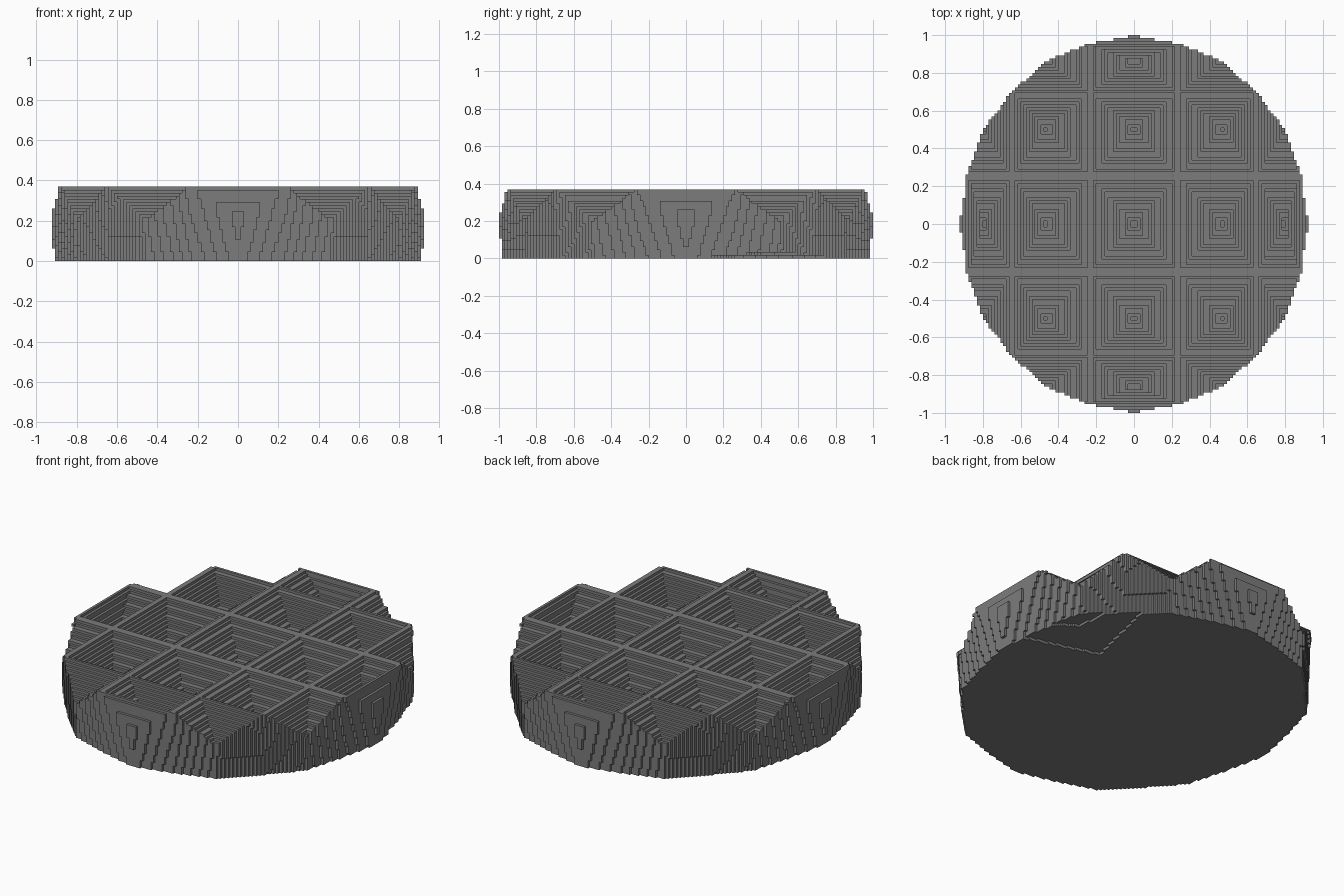
import bpy, bmesh, math

if "Cube" in bpy.data.objects:
    bpy.data.objects.remove(bpy.data.objects["Cube"], do_unlink=True)

STEP = 2 / 130                 # block size
NX, NY, NZ = 120, 130, 24      # block counts
WIDTH = 0.925                  # x squash of the round plan
PIT_FLOOR, PIT_RISE = 0.2, 0.175
# alternating pit centres and ridges, outward from the middle
STOPS = [0, 0.255, 0.503, 0.7, 0.862, 0.952, 1.01]


def ridge(v):
    """0 at a pit centre, 1 on a ridge, straight slopes between."""
    v = abs(v)
    for i in range(len(STOPS) - 1):
        if v <= STOPS[i + 1]:
            f = (v - STOPS[i]) / (STOPS[i + 1] - STOPS[i])
            return 1 - f if i % 2 else f
    return 0


def inside_wall(u, v, z):
    """Wall: twelve-sided at the base, rounding out to 24 sides above."""
    corner = 0.988 + 0.06 * min(z, 0.2)
    middle = 0.962 + 0.08 * z
    sector = math.radians(30)
    a = math.atan2(u, v) % sector
    a = min(a, sector - a)
    r = math.hypot(u, v)
    px, py = r * math.cos(a), r * math.sin(a)
    half = sector / 2
    mx, my = middle * math.cos(half), middle * math.sin(half)
    return (px - corner) * my - py * (mx - corner) <= 0


def base_level(x, y):
    """Shallow stepped wedge under one side of the base."""
    c, s = math.cos(math.radians(30)), 0.5
    a, b = x * c + y * s, abs(y * c - x * s)
    return int(a > 0.53 + 0.95 * b) + int(a > 0.83 + 0.5 * b)


# Fill the block grid
filled = set()
for i in range(NX):
    for j in range(NY):
        x, y = (i + 0.5 - NX / 2) * STEP, (j + 0.5 - NY / 2) * STEP
        u, v = x / WIDTH, y
        if math.hypot(u, v) > 1.02:
            continue
        top = PIT_FLOOR + PIT_RISE * max(ridge(u), ridge(v))
        for k in range(base_level(x, y), NZ):
            z = (k + 0.5) * STEP
            if z < top and inside_wall(u, v, z):
                filled.add((i, j, k))

# Skin only the exposed block sides
bm = bmesh.new()
corners = {}


def corner_vert(p):
    if p not in corners:
        corners[p] = bm.verts.new(((p[0] - NX / 2) * STEP,
                                   (p[1] - NY / 2) * STEP, p[2] * STEP))
    return corners[p]


for cell in sorted(filled):
    for axis in range(3):
        b, c = (axis + 1) % 3, (axis + 2) % 3
        for side in (0, 1):
            near = list(cell)
            near[axis] += 2 * side - 1
            if tuple(near) in filled:
                continue
            loop = []
            for db, dc in ((0, 0), (1, 0), (1, 1), (0, 1)):
                p = list(cell)
                p[axis] += side
                p[b] += db
                p[c] += dc
                loop.append(corner_vert(tuple(p)))
            bm.faces.new(loop if side else loop[::-1])

mesh = bpy.data.meshes.new("waffle_disc")
bm.to_mesh(mesh)
bm.free()

grey = bpy.data.materials.new("mid_grey")
grey.use_nodes = True
colour = (0.2, 0.2, 0.2, 1)
grey.diffuse_color = colour
grey.node_tree.nodes["Principled BSDF"].inputs["Base Color"].default_value = colour
mesh.materials.append(grey)

disc = bpy.data.objects.new("waffle_disc", mesh)
bpy.context.collection.objects.link(disc)
